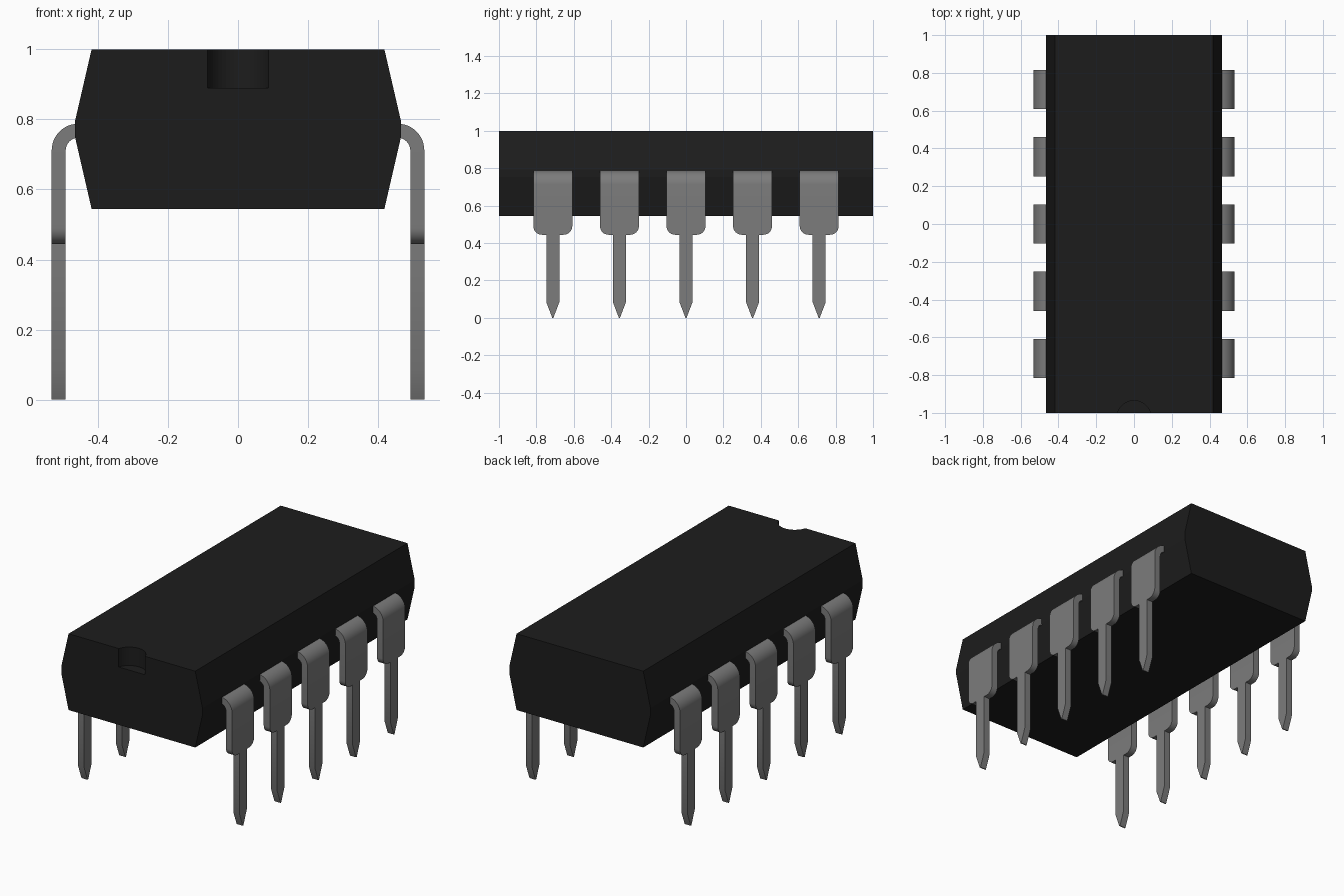
import bpy, bmesh, math

if "Cube" in bpy.data.objects:
    bpy.data.objects.remove(bpy.data.objects["Cube"])

def material(name, v):
    m = bpy.data.materials.new(name)
    m.diffuse_color = (v, v, v, 1)
    m.use_nodes = True
    m.node_tree.nodes["Principled BSDF"].inputs["Base Color"].default_value = m.diffuse_color
    return m

def add_object(name, bm, mat=None):
    bmesh.ops.recalc_face_normals(bm, faces=bm.faces)
    me = bpy.data.meshes.new(name)
    bm.to_mesh(me)
    bm.free()
    if mat:
        me.materials.append(mat)
    ob = bpy.data.objects.new(name, me)
    bpy.context.collection.objects.link(ob)
    return ob

def loft(rings):
    """Closed solid through a list of equal-length vertex rings."""
    bm = bmesh.new()
    vs = [[bm.verts.new(p) for p in r] for r in rings]
    n = len(vs[0])
    for a, b in zip(vs, vs[1:]):
        for i in range(n):
            j = (i + 1) % n
            bm.faces.new((a[i], a[j], b[j], b[i]))
    bm.faces.new(vs[0])
    bm.faces.new(vs[-1])
    return bm

black = material("black_plastic", 0.012)
metal = material("pin_metal", 0.2)

# Body: bevel-sided profile extruded along y
half = [(0.418, 1.0), (0.466, 0.792), (0.466, 0.753), (0.418, 0.545)]
profile = half + [(-x, z) for x, z in reversed(half)]
body = add_object("chip_body", loft([[(x, y, z) for x, z in profile] for y in (-1, 1)]), black)

# Orientation notch cut into the top front edge
r, cy = 0.0907, -1.026
circle = [(r * math.cos(2 * math.pi * i / 48), cy + r * math.sin(2 * math.pi * i / 48)) for i in range(48)]
cutter = add_object("notch_cutter", loft([[(x, y, z) for x, y in circle] for z in (0.89, 1.1)]))
cutter.hide_render = True
mod = body.modifiers.new("notch", 'BOOLEAN')
mod.operation, mod.solver, mod.object = 'DIFFERENCE', 'EXACT', cutter
bpy.context.view_layer.objects.active = body
bpy.ops.object.modifier_apply(modifier=mod.name)
bpy.data.objects.remove(cutter)

# Pin: stations of (outer x, outer z, inner x, inner z, half width)
WIDE, THIN, RO, RI = 0.104, 0.035, 0.077, 0.037
cx, cz = 0.455, 0.713
stations = []
for i in range(13):                     # bend at the top
    a = math.pi / 2 * (1 - i / 12)
    c, s = math.cos(a), math.sin(a)
    stations.append((cx + RO * c, cz + RO * s, cx + RI * c, cz + RI * s, WIDE))
xo, xi = cx + RO, cx + RI
rc = 0.046
for i in range(9):                      # rounded shoulder corners
    a = math.pi / 2 * i / 8
    z = 0.446 + rc - rc * math.sin(a)
    stations.append((xo, z, xi, z, WIDE - rc + rc * math.cos(a)))
for z, w in ((0.446, THIN), (0.086, THIN), (0.002, 0.003)):   # thin leg and tip
    stations.append((xo, z, xi, z, w))
rings = [[(ox, -w, oz), (ox, w, oz), (ix, w, iz), (ix, -w, iz)] for ox, oz, ix, iz, w in stations]
bm = loft(rings)
bmesh.ops.translate(bm, verts=bm.verts, vec=(0, 0, -0.002))
pin = add_object("pin_right_1", bm, metal)
bpy.ops.object.select_all(action='DESELECT')
pin.select_set(True)
bpy.context.view_layer.objects.active = pin
bpy.ops.object.shade_smooth_by_angle(angle=math.radians(30))

# Five pins down each side
for side, rot in (("right", 0), ("left", math.pi)):
    for k in range(5):
        if side == "right" and k == 0:
            ob = pin
        else:
            ob = pin.copy()
            ob.name = f"pin_{side}_{k + 1}"
            bpy.context.collection.objects.link(ob)
        ob.rotation_euler.z = rot
        ob.location.y = (k - 2) * 0.356
